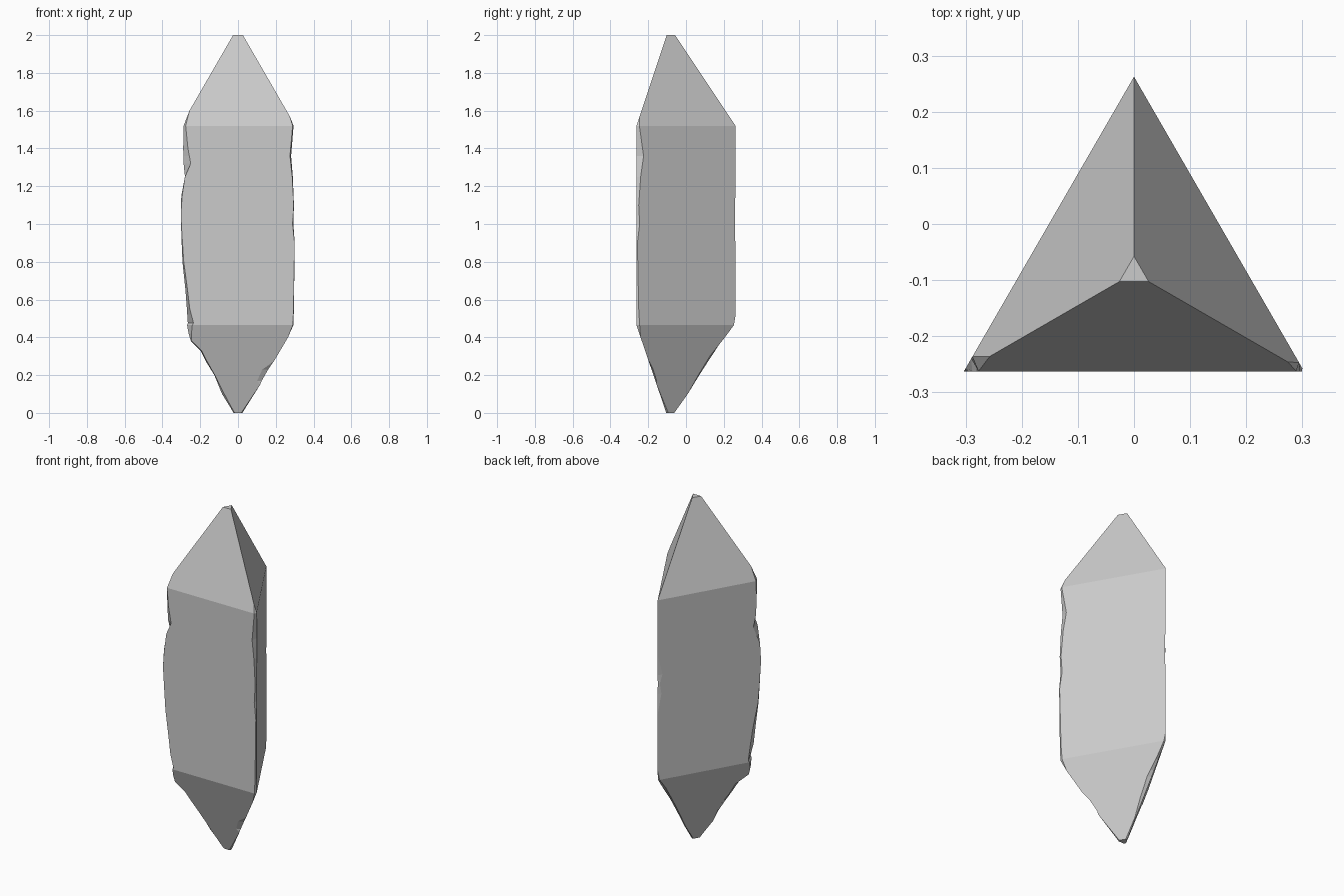
import bpy, bmesh, math
from mathutils import Vector

if "Cube" in bpy.data.objects:
    bpy.data.objects.remove(bpy.data.objects["Cube"])

# crystal core: (height, corner radius) of the triangular section
CORE = [(0, .034), (.465, .35), (1.52, .35), (2.0, .03)]
CENTRE_Y = -.0875

# chips worn off each edge: (height, cut toward previous corner, cut toward next)
LEFT = [(0, .012, .012), (.03, .012, .012), (.1, .008, .016), (.2, .044, .024),
        (.27, .04, .026), (.33, .05, .03), (.38, .008, .008), (.42, .03, .03),
        (.475, .075, .068), (.55, .065, .048), (.65, .05, .036), (.8, .018, .016),
        (.92, .008, .008), (1.05, .0, .0), (1.15, .006, .008), (1.25, .045, .022),
        (1.32, .03, .053), (1.4, .026, .038), (1.52, .03, .026), (1.6, 0, 0)]
RIGHT = [(0, .012, .012), (.03, .01, .01), (.15, 0, 0), (.17, .028, .008),
         (.23, .036, .01), (.26, .01, .005), (.28, 0, 0), (.4, 0, 0),
         (.465, .013, .02), (.55, .009, .014), (.9, .004, .006), (1.0, .014, .02),
         (1.1, .008, .014), (1.25, .016, .026), (1.36, .028, .044),
         (1.52, .014, .018), (1.57, 0, 0)]
BACK = [(0, .01, .01), (.1, .006, .006), (.2, .02, .014), (.3, .028, .018),
        (.4, .014, .02), (.465, .01, .012), (.52, 0, 0), (.85, 0, 0),
        (.97, .004, .022), (1.03, .005, .012), (1.08, .004, .028), (1.2, 0, 0)]
EDGES = [(210, LEFT), (330, RIGHT), (90, BACK)]


def sample(table, z):
    """Linear lookup of a table keyed on height."""
    if z >= table[-1][0]:
        return table[-1][1:]
    for p, q in zip(table, table[1:]):
        if p[0] <= z <= q[0]:
            t = (z - p[0]) / (q[0] - p[0])
            return [a + (b - a) * t for a, b in zip(p[1:], q[1:])]


levels = sorted({row[0] for t in (CORE, LEFT, RIGHT, BACK) for row in t})
bm = bmesh.new()
rings = []
for z in levels:
    r = sample(CORE, z)[0]
    corners = [Vector((r * math.cos(math.radians(a)),
                       CENTRE_Y + r * math.sin(math.radians(a)), z)) for a, _ in EDGES]
    ring = []
    for i, (_, chips) in enumerate(EDGES):
        c = corners[i]
        to_prev, to_next = sample(chips, z)
        for other, cut in ((corners[i - 1], to_prev), (corners[(i + 1) % 3], to_next)):
            ring.append(bm.verts.new(c + (other - c).normalized() * cut))
    rings.append(ring)

# skin between sections, then caps
for lo, hi in zip(rings, rings[1:]):
    for i in range(6):
        j = (i + 1) % 6
        bm.faces.new((lo[i], lo[j], hi[j], hi[i]))
bm.faces.new(rings[0][::-1])
bm.faces.new(rings[-1])

# close unchipped edges and merge coplanar strips into clean facets
bmesh.ops.remove_doubles(bm, verts=bm.verts[:], dist=.0004)
bmesh.ops.dissolve_limit(bm, angle_limit=math.radians(.5),
                         verts=bm.verts[:], edges=bm.edges[:])
bmesh.ops.recalc_face_normals(bm, faces=bm.faces[:])

mesh = bpy.data.meshes.new("crystal")
bm.to_mesh(mesh)
bm.free()
crystal = bpy.data.objects.new("crystal", mesh)
bpy.context.collection.objects.link(crystal)
